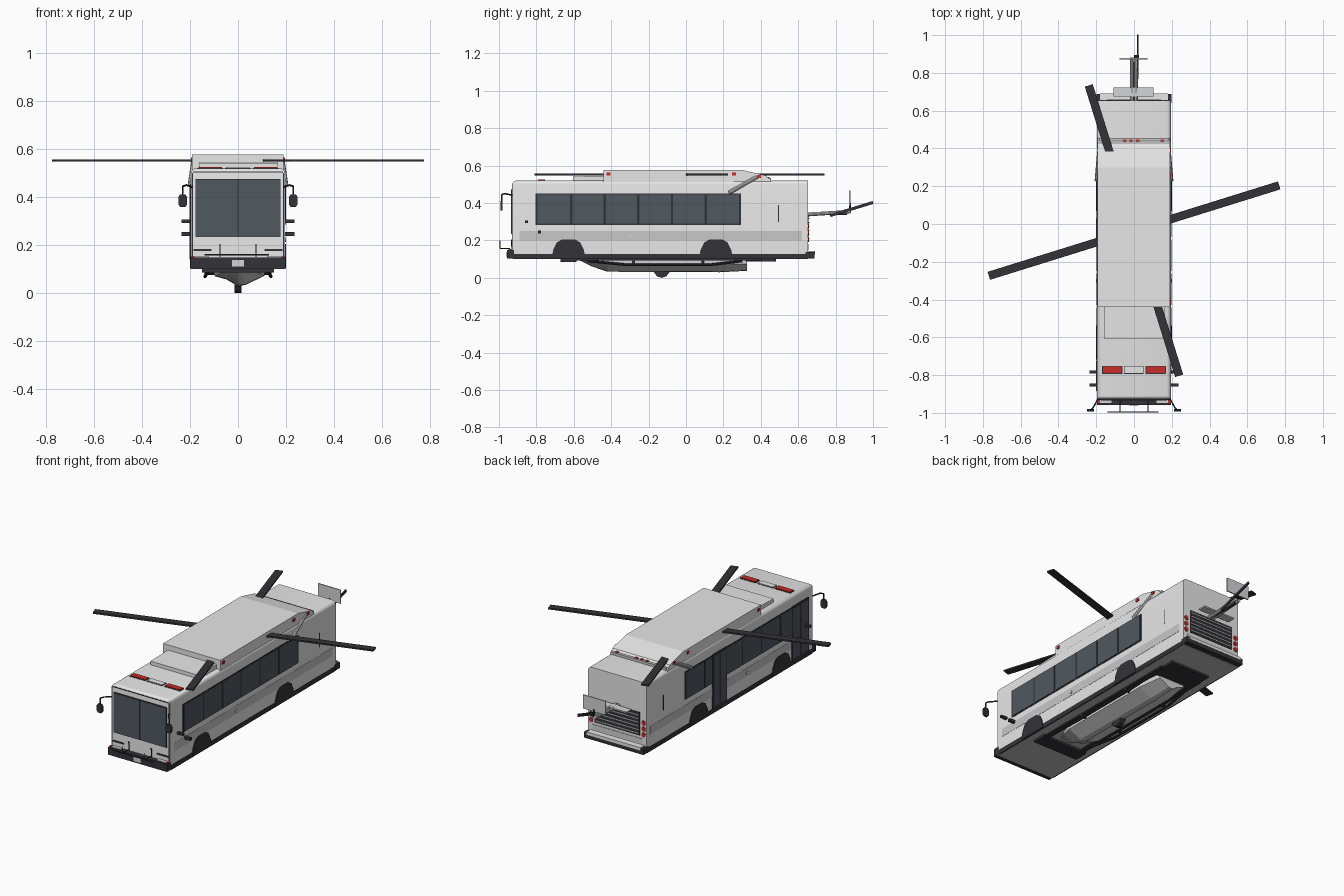
import bpy, bmesh, math
from mathutils import Vector, Matrix

if "Cube" in bpy.data.objects:
    bpy.data.objects.remove(bpy.data.objects["Cube"])


def material(name, r, g, b):
    m = bpy.data.materials.new(name)
    m.use_nodes = True
    m.diffuse_color = (r, g, b, 1)
    m.node_tree.nodes["Principled BSDF"].inputs["Base Color"].default_value = (r, g, b, 1)
    return m


WHITE = material("white paint", .8, .8, .8)
GREY = material("stripe grey", .58, .58, .59)
SILVER = material("silver", .65, .66, .67)
FLOOR = material("underbody grey", .52, .52, .52)
DARK = material("dark trim", .034, .032, .04)
GLASS = material("tinted glass", .08, .1, .12)
RED = material("red lens", .58, .025, .02)


def finish(name, bm, *mats):
    bmesh.ops.recalc_face_normals(bm, faces=bm.faces)
    me = bpy.data.meshes.new(name)
    bm.to_mesh(me)
    bm.free()
    ob = bpy.data.objects.new(name, me)
    bpy.context.collection.objects.link(ob)
    for m in mats:
        me.materials.append(m)
    return ob


def box(name, x, y, z, mat, turn=None):
    """Box from (min, max) pairs, optionally turned about its centre."""
    bm = bmesh.new()
    bmesh.ops.create_cube(bm, size=1)
    size = [b - a for a, b in (x, y, z)]
    mid = Vector([(a + b) / 2 for a, b in (x, y, z)])
    m = Matrix.Translation(mid) @ (turn or Matrix()) @ Matrix.Diagonal((*size, 1))
    bmesh.ops.transform(bm, matrix=m, verts=bm.verts)
    return finish(name, bm, mat)


def prism(name, pts, lo, hi, mat, axis="x"):
    """Extrude a (y, z) outline along x, or an (x, z) outline along y."""
    bm = bmesh.new()
    at = (lambda p, d: (d, *p)) if axis == "x" else (lambda p, d: (p[0], d, p[1]))
    f = bm.faces.new([bm.verts.new(at(p, lo)) for p in pts])
    new = bmesh.ops.extrude_face_region(bm, geom=[f])["geom"]
    step = Vector(at((0, 0), hi - lo))
    bmesh.ops.translate(bm, vec=step, verts=[v for v in new if isinstance(v, bmesh.types.BMVert)])
    return finish(name, bm, mat)


def tube(name, pts, r, mat):
    bm = bmesh.new()
    for a, b in zip(pts, pts[1:]):
        a, b = Vector(a), Vector(b)
        q = (b - a).to_track_quat("Z", "Y").to_matrix().to_4x4()
        bmesh.ops.create_cone(bm, cap_ends=True, segments=10, radius1=r, radius2=r,
                              depth=(b - a).length, matrix=Matrix.Translation((a + b) / 2) @ q)
    return finish(name, bm, mat)


def span(s, a, b):
    return tuple(sorted((s * a, s * b)))


# Coach body with rounded roof sides and brow, grey underside
bm = bmesh.new()
bmesh.ops.create_cube(bm, size=1)
bmesh.ops.transform(bm, verts=bm.verts, matrix=Matrix.Translation((0, -.137, .31))
                    @ Matrix.Diagonal((.39, 1.58, .42, 1)))
edges = [e for e in bm.edges if min(v.co.z for v in e.verts) > .4
         and min(v.co.y for v in e.verts) < 0]
bmesh.ops.bevel(bm, geom=edges, offset=.02, segments=4, profile=.5, affect="EDGES")
for f in bm.faces:
    f.normal_update()
    f.material_index = int(f.normal.z < -.9)
body = finish("body", bm, WHITE, FLOOR)
bpy.context.view_layer.objects.active = body
body.select_set(True)
bpy.ops.object.shade_smooth_by_angle(angle=math.radians(35))
body.select_set(False)

# Side trim, windows and wheel arches
for s, side in ((1, "left"), (-1, "right")):
    box(side + "_stripe", span(s, .19, .1962), (-.89, .62), (.2, .25), GREY)
    box(side + "_skirt", span(s, .19, .197), (-.92, .65), (.1, .128), DARK)
    box(side + "_window_frame", span(s, .19, .197), (-.805, .295), (.283, .452), DARK)
    cuts = [-.8, -.613, -.435, -.255, -.075, .105, .29]
    for i, (a, b) in enumerate(zip(cuts, cuts[1:])):
        box(f"{side}_window_{i}", span(s, .19, .199), (a + .006, b - .006), (.29, .446), GLASS)
    for n, c in (("front", -.628), ("rear", .16)):
        arch = [(-.09, .105), (-.082, .15), (-.062, .19), (-.035, .205),
                (.035, .205), (.062, .19), (.082, .15), (.09, .105)]
        prism(f"{side}_{n}_arch", [(c + u, z) for u, z in arch], *span(s, .19, .2), DARK)
    box(side + "_rear_vent", span(s, .19, .197), (.492, .498), (.3, .39), DARK)
    box(side + "_upper_sensor", span(s, .19, .235), (-.86, -.845), (.293, .306), DARK)
    box(side + "_lower_sensor", span(s, .19, .235), (-.792, -.776), (.238, .254), DARK)
    tube(side + "_filler_cap", [(s * .19, -.3, .222), (s * .2, -.3, .222)], .009, SILVER)
    tube(side + "_strut", [(s * .198, .23, .455), (s * .185, .38, .54)], .011, SILVER)
    # Mirrors on bent arms
    tube(side + "_mirror_arm", [(s * .185, -.915, .44), (s * .215, -.97, .45),
                                (s * .23, -.985, .445), (s * .23, -.985, .4)], .004, DARK)
    mx, mz = s * .23, .385
    prism(side + "_mirror", [(mx + u * .018, mz + w * .026) for u, w in
          ((-.6, -1), (.6, -1), (1, -.6), (1, .6), (.6, 1), (-.6, 1), (-1, .6), (-1, -.6))],
          -.992, -.98, DARK, "y")
    # Roof marker lamps
    for i, (y, z) in enumerate(((-.415, .556), (.257, .556), (.39, .543))):
        box(f"{side}_marker_{i}", span(s, .18, .196), (y - .01, y + .01), (z - .008, z + .008), RED)
    # Rear lamp clusters
    for i in range(3):
        z = .205 + .036 * i
        tube(f"{side}_rear_lamp_{i}", [(s * .175, .645, z), (s * .175, .657, z)], .014, RED)
    # Headlamp slots, wipers, roof lamps and windshield halves
    box(side + "_headlamp", span(s, .11, .185), (-.932, -.92), (.176, .184), DARK)
    tube(side + "_wiper", [(s * .075, -.93, .15), (s * .075, -.934, .205)], .003, DARK)
    box(side + "_roof_lamp_base", span(s, .062, .169), (-.794, -.751), (.51, .5215), DARK)
    box(side + "_roof_lamp", span(s, .066, .165), (-.79, -.755), (.51, .526), RED)
    box(side + "_front_corner_trim", span(s, .187, .1905), (-.93, -.92), (.15, .5), DARK)
    box(side + "_windshield", span(s, .002, .174), (-.935, -.92), (.236, .472), GLASS)
    # Bumper end caps
    box(side + "_front_bumper_light", span(s, .12, .18), (-.948, -.927), (.14, .152), SILVER)
    box(side + "_front_bumper_marker", span(s, .18, .195), (-.948, -.935), (.14, .153), RED)

# Doors on the boarding side
for name, a, b in (("front_door", -.885, -.725), ("middle_door", -.107, .03)):
    box(name + "_frame", (-.2, -.19), (a, b), (.125, .455), DARK)
    m = (a + b) / 2
    for i, (c, d) in enumerate(((a, m), (m, b))):
        box(f"{name}_glass_{i}", (-.202, -.19), (c + .008, d - .008), (.14, .445), GLASS)

# Front end
box("windshield_frame", (-.177, .177), (-.932, -.92), (.233, .475), DARK)
box("header_trim", (-.187, .187), (-.928, -.91), (.502, .507), DARK)
box("front_roof_lamp_base", (-.054, .051), (-.794, -.751), (.51, .5215), DARK)
box("front_roof_lamp", (-.05, .047), (-.79, -.755), (.51, .525), WHITE)
box("front_bumper", (-.197, .197), (-.957, -.92), (.103, .148), DARK)
box("front_plate", (-.025, .025), (-.961, -.955), (.112, .138), SILVER)
tube("front_rail", [(-.14, -.995, .16), (.13, -.995, .16)], .003, DARK)
for x in (-.075, .075):
    tube("front_rail_arm", [(x, -.995, .2), (x, -.995, .158), (x, -.94, .158)], .0025, DARK)

# Rear end with louvred grille and a pale step on the bumper
box("rear_bumper", (-.198, .198), (.64, .688), (.103, .138), DARK)
box("rear_bumper_step", (-.18, .18), (.645, .69), (.125, .143), WHITE)
box("rear_panel", (-.165, .165), (.65, .656), (.15, .18), SILVER)
box("rear_grille", (-.15, .15), (.645, .656), (.195, .335), DARK)
for i in range(6):
    z = .206 + .022 * i
    box(f"grille_louvre_{i}", (-.143, .143), (.65, .659), (z, z + .005), SILVER)

# Roof housing and step
prism("roof_housing", [(-.44, .51), (-.44, .577), (.3, .577), (.43, .546), (.455, .515)],
      -.192, .19, WHITE)
prism("roof_step", [(-.605, .51), (-.605, .542), (-.43, .546), (-.43, .51)], -.16, .165, WHITE)
box("housing_rear_strip", (-.185, .185), (.435, .455), (.518, .535), GREY)
for x in (-.05, -.016, .02, -.15, .15):
    box("housing_rear_lamp", (x - .009, x + .009), (.43, .447), (.529, .539), RED)

# Main rotor: two crossed full-length blades
for i in range(2):
    turn = Matrix.Rotation(math.radians(17.3 + 90 * i), 4, "Z")
    box(f"rotor_blade_{i}", (-.805, .805), (-.057, -.013), (.548, .557), DARK, turn)

# Tail boom, stabilisers and tail rotor
for x in (-.011, .011):
    tube("tail_boom", [(x, .64, .338), (x, .88, .354)], .01, SILVER)
box("tail_boom_core", (-.005, .005), (.65, .86), (.335, .348), DARK)
box("stabiliser", (-.108, .102), (.675, .722), (.343, .351), SILVER)
box("tail_fin", (-.078, .072), (.872, .879), (.385, .468), SILVER)
tube("fin_post", [(0, .876, .35), (0, .876, .4)], .005, DARK)
tube("tail_hub", [(0, .885, .368), (.026, .885, .368)], .009, DARK)
box("tail_blade", (.017, .024), (.765, 1.005), (.36, .376), DARK,
    Matrix.Rotation(math.radians(17), 4, "X"))

# Belly hull: tapered stations of one keeled section
bm = bmesh.new()
section = [(-.11, .105), (-.095, .07), (-.05, .058), (0, .03), (.03, .034), (.11, .072), (.11, .105)]
rings = []
for y, w, d in ((-.58, .35, .08), (-.5, .75, .6), (-.42, 1, .96), (.18, 1, 1), (.325, .8, .9)):
    rings.append([bm.verts.new((x * w, y, .105 - (.105 - z) * d)) for x, z in section])
for r, q in zip(rings, rings[1:]):
    for i in range(len(section)):
        j = (i + 1) % len(section)
        bm.faces.new((r[i], r[j], q[j], q[i]))
bm.faces.new(rings[0])
bm.faces.new(rings[-1])
finish("belly_hull", bm, SILVER)

# Running gear under the floor
tube("belly_wheel", [(-.015, -.13, .043), (.015, -.13, .043)], .043, DARK)
box("front_axle", (-.15, .15), (-.67, -.585), (.086, .102), DARK)
box("rear_carriage", (-.13, .13), (.32, .48), (.088, .102), DARK)
for y in (-.28, .09):
    tube("skid_cross_bar", [(-.14, y, .085), (.14, y, .085)], .009, DARK)
for s in (-1, 1):
    box("long_rail", span(s, .108, .14), (-.6, .4), (.092, .102), DARK)
    tube("skid", [(s * .125, -.52, .09), (s * .137, -.32, .07), (s * .137, .13, .07),
                  (s * .125, .3, .09)], .007, DARK)
